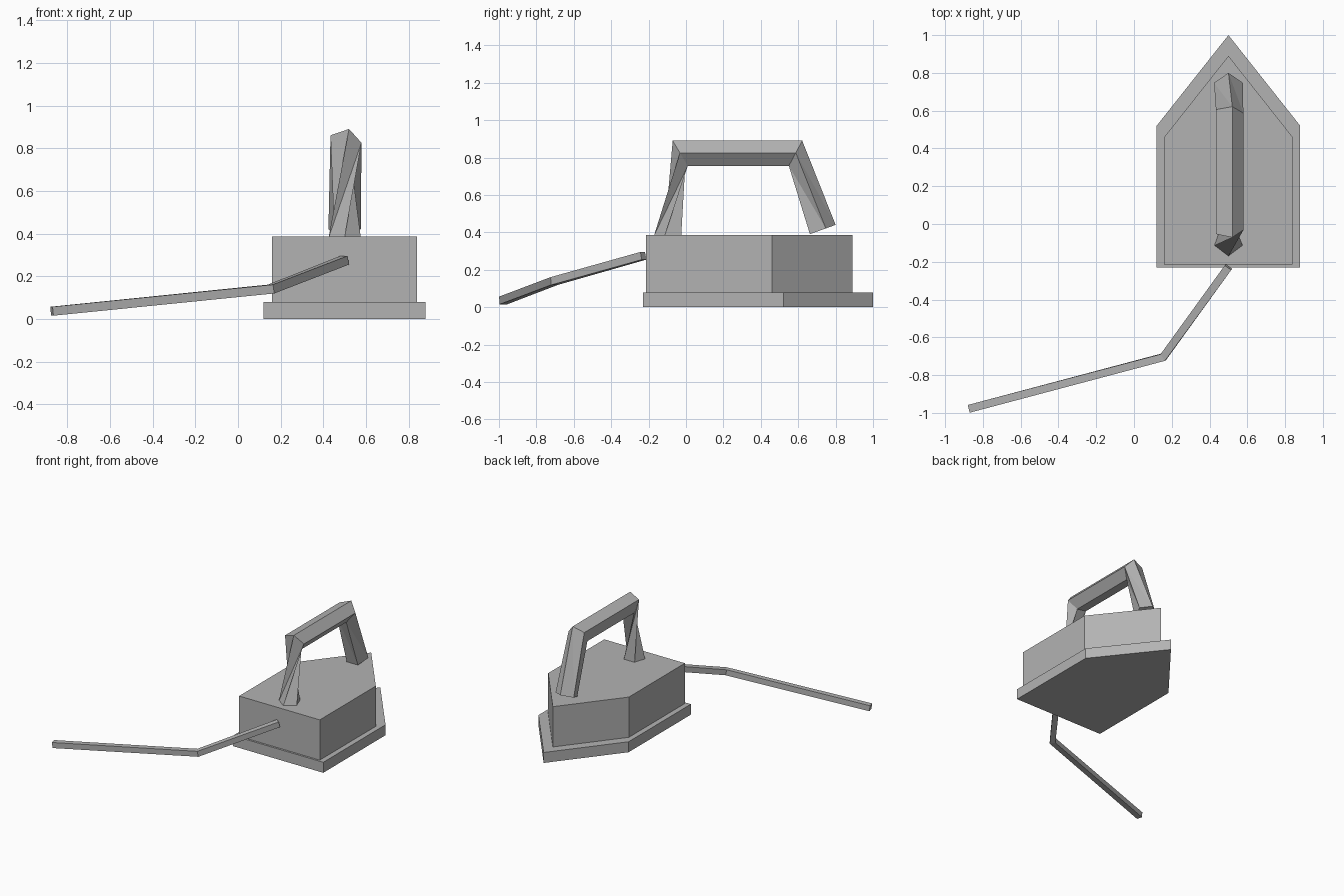
import bpy
import math
from mathutils import Vector

cube = bpy.data.objects.get("Cube")
if cube:
    bpy.data.objects.remove(cube, do_unlink=True)

GREY = (0.45, 0.45, 0.45, 1)
grey = bpy.data.materials.new("plain grey")
grey.use_nodes = True
grey.diffuse_color = GREY
grey.node_tree.nodes["Principled BSDF"].inputs["Base Color"].default_value = GREY


def loft(name, rings, split=False):
    """Join equal rings of points into a closed, flat-shaded solid."""
    n = len(rings[0])
    verts = [p for ring in rings for p in ring]
    faces = [list(range(n)), list(range(len(verts) - n, len(verts)))]
    for j in range(len(rings) - 1):
        for i in range(n):
            k = (i + 1) % n
            a, b, c, d = j * n + i, j * n + k, (j + 1) * n + k, (j + 1) * n + i
            faces += [[a, b, c], [a, c, d]] if split else [[a, b, c, d]]
    mesh = bpy.data.meshes.new(name)
    mesh.from_pydata(verts, [], faces)
    mesh.materials.append(grey)
    obj = bpy.data.objects.new(name, mesh)
    bpy.context.collection.objects.link(obj)
    # consistent outward normals
    bpy.context.view_layer.objects.active = obj
    obj.select_set(True)
    bpy.ops.object.mode_set(mode='EDIT')
    bpy.ops.mesh.select_all(action='SELECT')
    bpy.ops.mesh.normals_make_consistent(inside=False)
    bpy.ops.object.mode_set(mode='OBJECT')
    obj.select_set(False)
    return obj


CX = 0.5


def pointed_slab(name, half, back, shoulder, tip, z0, z1):
    outline = [(CX - half, back), (CX + half, back), (CX + half, shoulder),
               (CX, tip), (CX - half, shoulder)]
    return loft(name, [[(x, y, z) for x, y in outline] for z in (z0, z1)])


# Sole plate and body
pointed_slab("sole_plate", 0.38, -0.23, 0.52, 1.0, 0, 0.08)
pointed_slab("body", 0.34, -0.215, 0.46, 0.89, 0.08, 0.387)


# Handle: five-sided tube, mitred at the bar ends and twisted along the legs
def bar_ring(y, lean):
    ring = []
    for i in range(5):
        a = math.radians(75 - 72 * i)
        dz = 0.071 * math.sin(a)
        ring.append((CX + 0.079 * math.cos(a), y + lean * dz, 0.822 + dz))
    return ring


def foot_ring(y, z, outward, rise):
    ring = []
    for i in range(5):
        a = math.radians(72 * (i - 1))
        out = 0.08 * math.cos(a)
        ring.append((CX + 0.08 * math.sin(a), y + outward * out, z + rise * out))
    return ring


loft("handle", [foot_ring(-0.091, 0.375, -1, 0.1), bar_ring(-0.03, -0.6),
                bar_ring(0.585, 0.53), foot_ring(0.724, 0.413, 0.95, 0.34)], split=True)

# Power cord: square tube along a bent path
path = [Vector(p) for p in ((0.5, -0.228, 0.275), (0.155, -0.705, 0.14), (-0.873, -0.978, 0.036))]
dirs = [(b - a).normalized() for a, b in zip(path, path[1:])]
rings = []
for p, d in zip(path, (dirs[0], (dirs[0] + dirs[1]).normalized(), dirs[1])):
    side = d.cross(Vector((0, 0, 1))).normalized() * 0.021
    up = side.cross(d).normalized() * 0.021
    rings.append([p + side * s + up * u for s, u in ((-1, -1), (1, -1), (1, 1), (-1, 1))])
loft("power_cord", rings)
